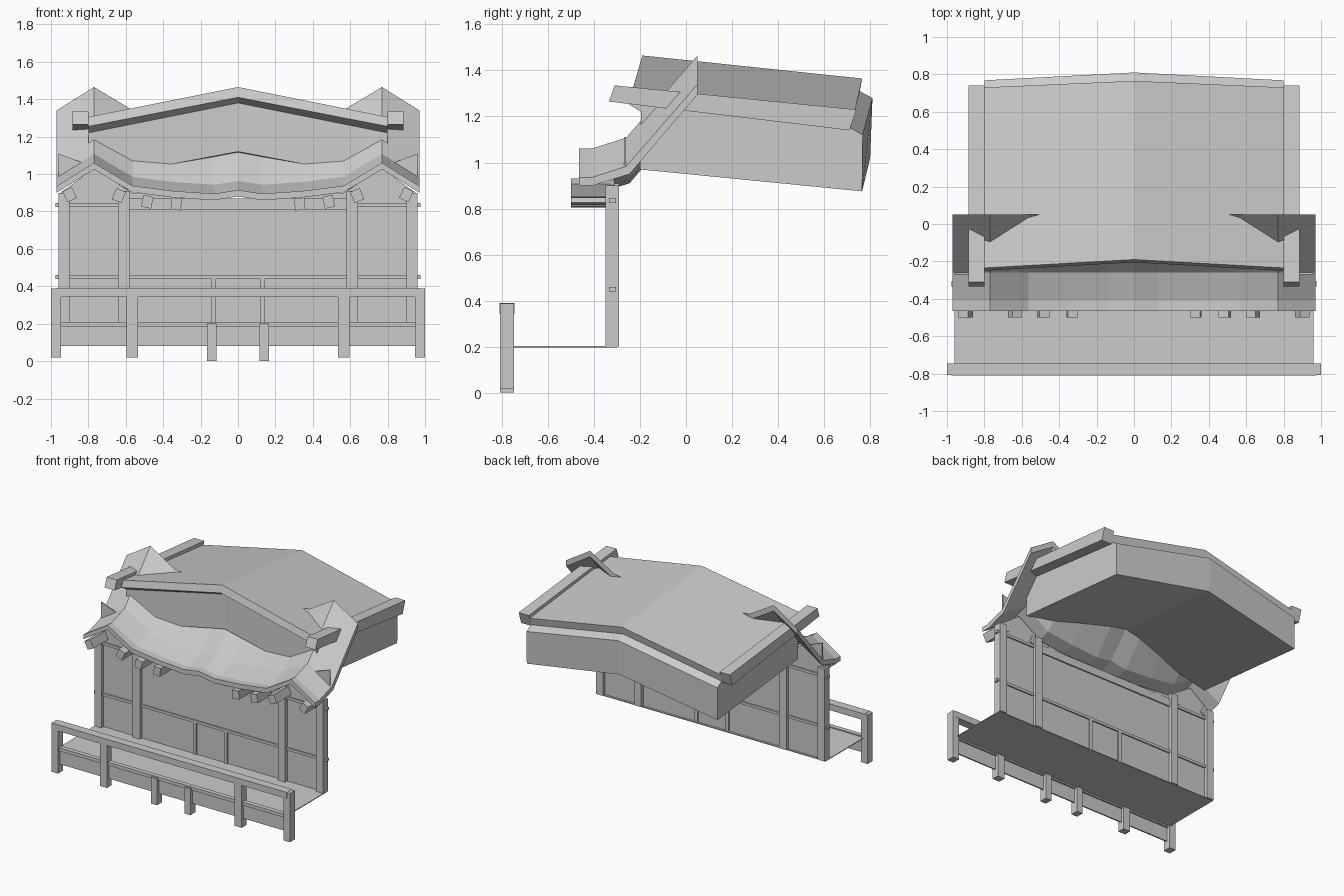
import bpy, bmesh, math
from mathutils import Matrix

if "Cube" in bpy.data.objects:
    bpy.data.objects.remove(bpy.data.objects["Cube"])


def make(name, verts, faces):
    me = bpy.data.meshes.new(name)
    me.from_pydata(verts, [], faces)
    bm = bmesh.new()
    bm.from_mesh(me)
    bmesh.ops.recalc_face_normals(bm, faces=bm.faces)
    bm.to_mesh(me)
    bm.free()
    ob = bpy.data.objects.new(name, me)
    bpy.context.collection.objects.link(ob)
    return ob


def loft(name, sections):
    """Closed solid from (x, [(y, z), ...]) sections."""
    n = len(sections[0][1])
    verts = [(x, y, z) for x, loop in sections for y, z in loop]
    faces = []
    for s in range(len(sections) - 1):
        for i in range(n):
            j = (i + 1) % n
            faces.append((s * n + i, s * n + j, (s + 1) * n + j, (s + 1) * n + i))
    faces += [tuple(range(n)), tuple(range(len(verts) - n, len(verts)))]
    return make(name, verts, faces)


def box(name, x0, x1, y0, y1, z0, z1, tilt=0):
    """Box from its limits, tilted about its own y axis."""
    loop = [(y0, z0), (y1, z0), (y1, z1), (y0, z1)]
    ob = loft(name, [(x0, loop), (x1, loop)])
    if tilt:
        c = Matrix.Translation(((x0 + x1) / 2, (y0 + y1) / 2, (z0 + z1) / 2))
        ob.data.transform(c @ Matrix.Rotation(math.radians(tilt), 4, 'Y') @ c.inverted())
    return ob


# Main roof: sloping slab on a chevron body
ridge = [(-.19, 1.465), (.765, 1.365), (.755, 1.31), (.81, 1.28),
         (.80, 1.02), (-.16, 1.12), (-.15, 1.38), (-.205, 1.41)]
eave = [(-.235, 1.305), (.73, 1.205), (.715, 1.15), (.768, 1.12),
        (.765, .875), (-.20, .97), (-.195, 1.22), (-.25, 1.255)]
loft("main_roof", [(-.8, eave), (0, ridge), (.8, eave)])

# Front canopy: swept path whose height varies across x
path = [(-.465, 1.06), (-.41, 1.06), (-.26, 1.108), (.05, 1.465),
        (.05, 1.42), (-.245, 1.075), (-.405, 1.025), (-.465, 1.025)]
half = [(.13, -.165), (.35, -.15), (.565, -.122), (.77, 0), (.97, -.125)]
profile = [(-x, d) for x, d in reversed(half)] + [(0, -.145)] + half
loft("front_canopy", [(x, [(y, z + d) for y, z in path]) for x, d in profile])

# Wall panel with two small peaks
top = [(.97, .90), (.77, 1.03), (.565, .90), (.13, .865)]
outline = [(-.95, .2), (.95, .2)] + [(min(x, .95), z) for x, z in top] \
    + [(-min(x, .95), z) for x, z in reversed(top)]
n = len(outline)
make("wall_panel",
     [(x, y, z) for y in (-.325, -.315) for x, z in outline],
     [tuple(range(n)), tuple(range(n, 2 * n))]
     + [(i, (i + 1) % n, n + (i + 1) % n, n + i) for i in range(n)])

for s in (-1, 1):
    def pair(name, xc, w, *rest, tilt=0):
        return box(name, s * xc - w / 2, s * xc + w / 2, *rest, tilt=tilt * s)

    # Roof side bars
    bar = [(-.31, 1.335), (.74, 1.23), (.71, 1.14), (-.335, 1.265)]
    loft("roof_side_bar", [(s * .8, bar), (s * .885, bar)])
    # Upturned corner fins
    loft("corner_fin", [(s * .83, [(-.27, 1.06), (-.26, 1.06), (-.26, 1.05), (-.27, 1.05)]),
                        (s * .96, [(-.27, 1.11), (-.26, 1.11), (-.26, .97), (-.27, .97)])])
    # Wall posts
    pair("outer_wall_post", .93, .06, -.35, -.29, .2, .90)
    pair("inner_wall_post", .61, .062, -.35, -.29, .2, .91)
    pair("door_post", .13, .025, -.335, -.305, .2, .44)
    # Tilted rafter ends
    for x, z, tilt in ((.90, .89, 25), (.637, .885, -22), (.485, .852, -12), (.33, .84, -6)):
        pair("rafter_end", x, .055, -.5, -.31, z - .032, z + .032, tilt=tilt)
    # Upper tie beams
    pair("side_tie_beam", .79, .37, -.335, -.305, .825, .845)
    # Railing posts
    pair("rail_end_post", .973, .055, -.807, -.747, .018, .388)
    pair("rail_post", .565, .06, -.805, -.75, .018, .345)
    pair("short_rail_post", .14, .05, -.807, -.747, 0, .2)

# Wall beams
box("middle_beam", -.975, .975, -.335, -.305, .44, .46)
box("door_lintel", -.58, .58, -.335, -.305, .81, .87)

# Deck and railing
box("deck", -.96, .96, -.78, -.3, .196, .202)
box("top_rail", -.975, .975, -.81, -.745, .342, .39)
box("lower_rail", -.95, .95, -.795, -.76, .185, .21)
box("skirt_panel", -.95, .95, -.783, -.773, .08, .19)
